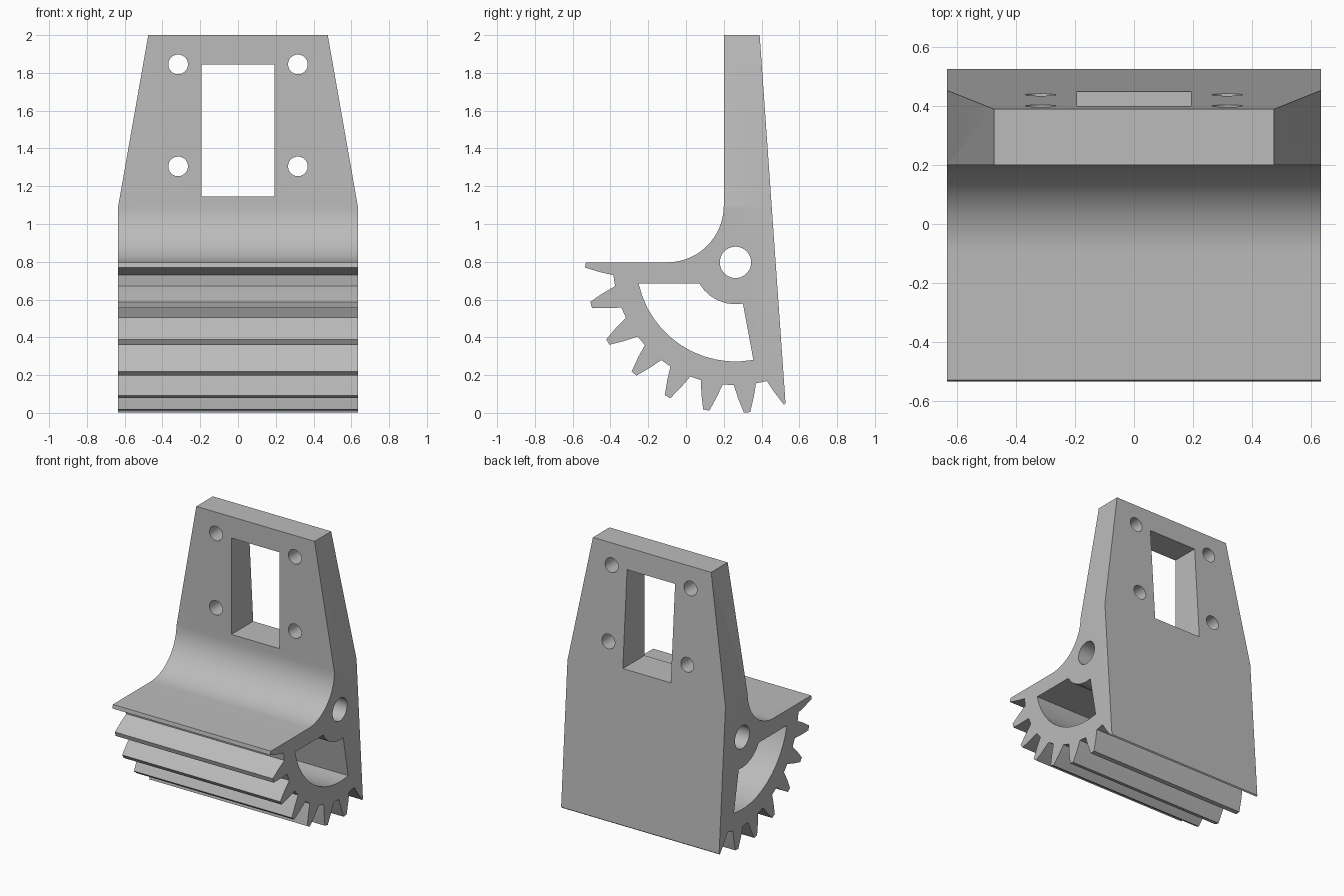
import bpy
import bmesh
from math import cos, sin, radians

cube = bpy.data.objects.get("Cube")
if cube:
    bpy.data.objects.remove(cube, do_unlink=True)

grey = bpy.data.materials.new("plain grey")
grey.use_nodes = True
colour = (0.5, 0.5, 0.5, 1)
grey.diffuse_color = colour
grey.node_tree.nodes["Principled BSDF"].inputs["Base Color"].default_value = colour


def polar(centre, radius, degrees):
    a = radians(degrees)
    return (centre[0] + radius * cos(a), centre[1] + radius * sin(a))


def arc(centre, radius, start, end, steps):
    return [polar(centre, radius, start + (end - start) * i / steps)
            for i in range(steps + 1)]


def circle(centre, radius, steps=40):
    return arc(centre, radius, 0, 360, steps)[:-1]


def prism(name, outline, axis, half):
    """Extrude an outline along x (outline is y, z) or y (outline is x, z)."""
    def place(p, d):
        return (d, p[0], p[1]) if axis == "x" else (p[0], d, p[1])
    bm = bmesh.new()
    face = bm.faces.new([bm.verts.new(place(p, -half)) for p in outline])
    ext = bmesh.ops.extrude_face_region(bm, geom=[face])
    move = (2 * half, 0, 0) if axis == "x" else (0, 2 * half, 0)
    bmesh.ops.translate(bm, vec=move, verts=[
        v for v in ext["geom"] if isinstance(v, bmesh.types.BMVert)])
    bmesh.ops.recalc_face_normals(bm, faces=bm.faces[:])
    mesh = bpy.data.meshes.new(name)
    bm.to_mesh(mesh)
    bm.free()
    mesh.materials.append(grey)
    obj = bpy.data.objects.new(name, mesh)
    bpy.context.collection.objects.link(obj)
    return obj


def combine(target, cutter, operation):
    mod = target.modifiers.new("cut", "BOOLEAN")
    mod.operation = operation
    mod.solver = "EXACT"
    mod.object = cutter
    bpy.context.view_layer.objects.active = target
    bpy.ops.object.modifier_apply(modifier=mod.name)
    bpy.data.objects.remove(cutter, do_unlink=True)


# Side profile: upright plate, fillet, ledge and gear sector
hub = (0.262, 0.797)
tip_r, mid_r, root_r = 0.797, 0.72, 0.65
pitch = 15.6
first = -179.2
flank = [(root_r, 5.2), (mid_r, 3.3), (tip_r, 1.2)]

profile = [(0.39, 2.0), (0.2, 2.0)]
profile += arc((-0.1, 1.097), 0.3, 0, -90, 20)
profile.append((-0.53, 0.797))
for i in range(8):
    angle = first + i * pitch
    if i > 0:
        profile += [polar(hub, r, angle - w) for r, w in flank]
    if i < 7:
        profile += [polar(hub, r, angle + w) for r, w in reversed(flank)]
profile.append((0.527, 0.05))
bracket = prism("gear_bracket", profile, "x", 0.8)

# Front outline: straight below, tapered above
front = [(-0.635, -0.2), (0.635, -0.2), (0.635, 1.09),
         (0.44, 2.2), (-0.44, 2.2), (-0.635, 1.09)]
combine(bracket, prism("front_outline", front, "y", 1), "INTERSECT")

# Pivot hole and hollow sector through the sides
combine(bracket, prism("pivot_hole", circle(hub, 0.083), "x", 1), "DIFFERENCE")
hollow = arc(hub, 0.525, -79.6, -167.6, 12) + arc(hub, 0.222, -149.5, -79.8, 6)
combine(bracket, prism("sector_hollow", hollow, "x", 1), "DIFFERENCE")

# Window and four mounting holes through the plate
window = [(-0.193, 1.145), (0.193, 1.145), (0.193, 1.845), (-0.193, 1.845)]
combine(bracket, prism("window", window, "y", 1), "DIFFERENCE")
for x in (-0.317, 0.317):
    for z in (1.305, 1.845):
        combine(bracket, prism("bolt_hole", circle((x, z), 0.052), "y", 1),
                "DIFFERENCE")

bpy.ops.object.select_all(action="DESELECT")
bracket.select_set(True)
bpy.context.view_layer.objects.active = bracket
bpy.ops.object.shade_smooth_by_angle(angle=radians(30))
